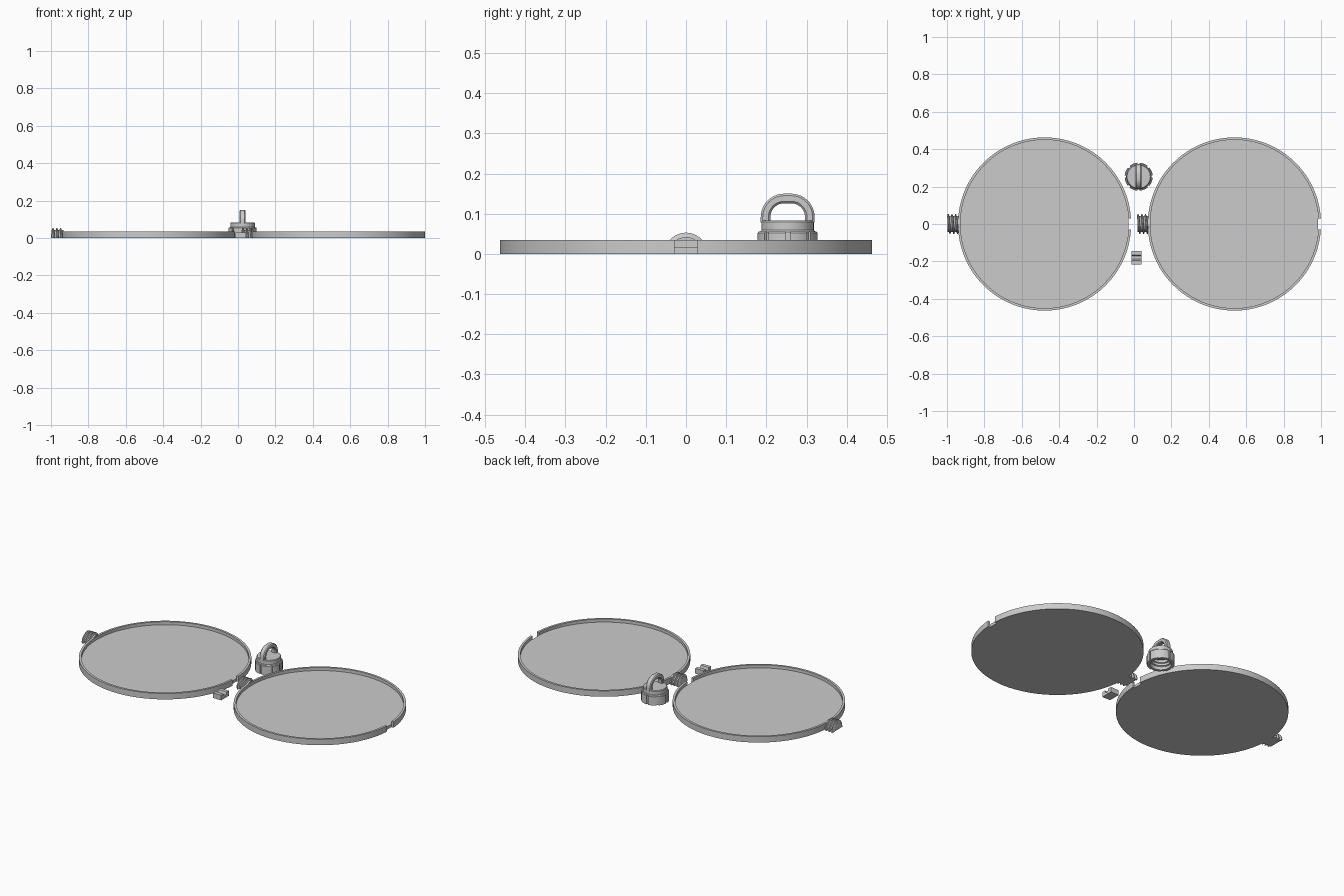
import bpy, bmesh, math
from math import sin, cos, pi
from mathutils import Vector

old = bpy.data.objects.get("Cube")
if old:
    bpy.data.objects.remove(old, do_unlink=True)

grey = bpy.data.materials.new("light grey")
grey.use_nodes = True
COLOUR = (0.6, 0.6, 0.6, 1)
grey.diffuse_color = COLOUR
grey.node_tree.nodes["Principled BSDF"].inputs["Base Color"].default_value = COLOUR


def skin(name, rings, loop=False, location=(0, 0, 0)):
    """Join closed cross-sections into one solid; loop joins last to first."""
    bm = bmesh.new()
    vs = [[bm.verts.new(p) for p in ring] for ring in rings]
    n = len(vs[0])
    pairs = list(zip(vs, vs[1:])) + ([(vs[-1], vs[0])] if loop else [])
    for a, b in pairs:
        for i in range(n):
            j = (i + 1) % n
            bm.faces.new((a[i], a[j], b[j], b[i]))
    if not loop:
        bm.faces.new(vs[0])
        bm.faces.new(vs[-1])
    bmesh.ops.remove_doubles(bm, verts=bm.verts, dist=1e-5)
    bmesh.ops.recalc_face_normals(bm, faces=bm.faces)
    mesh = bpy.data.meshes.new(name)
    bm.to_mesh(mesh)
    bm.free()
    obj = bpy.data.objects.new(name, mesh)
    obj.location = location
    mesh.materials.append(grey)
    bpy.context.collection.objects.link(obj)
    return obj


def select(obj):
    bpy.ops.object.select_all(action='DESELECT')
    obj.select_set(True)
    bpy.context.view_layer.objects.active = obj


def smooth(obj):
    select(obj)
    bpy.ops.object.shade_smooth_by_angle(angle=math.radians(30))


def lathe(name, profile, steps, location):
    """Spin a closed (radius, height) profile around z."""
    rings = [[(r * cos(t), r * sin(t), z) for r, z in profile]
             for t in (2 * pi * k / steps for k in range(steps))]
    return skin(name, rings, True, location)


def box(name, lo, hi):
    rings = [[(x, lo[1], lo[2]), (x, hi[1], lo[2]), (x, hi[1], hi[2]), (x, lo[1], hi[2])]
             for x in (lo[0], hi[0])]
    return skin(name, rings)


# Two shallow round shells, each with a notch and a half threaded neck
R, INNER, RIM, FLOOR = 0.463, 0.45, 0.035, 0.017
CORE, CREST, PITCH = 0.042, 0.053, 0.02
ARC = [pi * k / 24 for k in range(25)]

for side, cx in (("right", -0.478), ("left", 0.537)):
    shell = lathe(side + "_shell",
                  [(0, 0), (R, 0), (R, RIM), (INNER, RIM), (INNER, FLOOR), (0, FLOOR)],
                  128, (cx, 0, 0))
    cutter = box("notch_cutter", (cx + INNER - 0.002, -0.029, -0.1), (cx + 0.6, 0.029, 0.1))
    cutter.hide_render = True
    cut = shell.modifiers.new("notch", 'BOOLEAN')
    cut.operation = 'DIFFERENCE'
    cut.solver = 'EXACT'
    cut.object = cutter
    select(shell)
    bpy.ops.object.modifier_apply(modifier="notch")
    bpy.data.objects.remove(cutter, do_unlink=True)
    smooth(shell)

    # Neck core: half cylinder lying along x
    x0 = cx - 0.522
    neck = skin(side + "_neck", [[(x, CORE * cos(t), CORE * sin(t)) for t in ARC]
                                 for x in (x0 + 0.004, cx - INNER - 0.004)])
    smooth(neck)

    # Slanted thread ridges around the upper half of the neck
    for n in range(3):
        start = x0 + n * PITCH
        rings = []
        for t in ARC:
            s = start + PITCH / 2 * t / pi
            rings.append([(s + dx, r * cos(t), r * sin(t)) for dx, r in
                          ((0, CORE - 0.004), (0.004, CREST),
                           (0.009, CREST), (0.014, CORE - 0.004))])
        smooth(skin(f"{side}_thread_{n + 1}", rings))

# Hollow cap
CAP = (0.025, 0.253, 0)
smooth(lathe("cap", [(0, 0.06), (0.057, 0.06), (0.057, 0), (0.069, 0), (0.069, 0.055),
                     (0.065, 0.059), (0.065, 0.08), (0.062, 0.083), (0, 0.083)], 64, CAP))

# Grip blocks around the cap, separated by narrow gaps
GRIPS = 8
for n in range(GRIPS):
    rings = []
    for k in range(7):
        t = 2 * pi / GRIPS * (n + 0.1 + 0.8 * k / 6)
        rings.append([(r * cos(t), r * sin(t), z) for r, z in
                      ((0.066, 0), (0.075, 0), (0.075, 0.052), (0.072, 0.056), (0.066, 0.056))])
    smooth(skin(f"cap_grip_{n + 1}", rings, location=CAP))

# Thread inside the cap
rings = []
for k in range(97):
    t = 4 * pi * k / 96
    z = 0.01 + PITCH * t / (2 * pi)
    rings.append([(r * cos(t), r * sin(t), z + dz) for r, dz in
                  ((0.059, -0.005), (0.051, -0.001), (0.051, 0.001), (0.059, 0.005))])
smooth(skin("cap_inner_thread", rings, location=CAP))

# Hanging loop: chamfered bar swept along an arch
HALF, TOP, BEND = 0.055, 0.138, 0.046
path = [(Vector((0, HALF, 0.078)), Vector((0, 1, 0)))]
for sign, first in ((1, 0), (-1, pi / 2)):
    for k in range(11):
        t = first + pi / 2 * k / 10
        out = Vector((0, cos(t), sin(t)))
        path.append((Vector((0, sign * (HALF - BEND), TOP - BEND)) + out * BEND, out))
path.append((Vector((0, -HALF, 0.078)), Vector((0, -1, 0))))
W, D, C = 0.016, 0.012, 0.005
section = [(W, D - C), (W - C, D), (C - W, D), (-W, D - C),
           (-W, C - D), (C - W, -D), (W - C, -D), (W, C - D)]
loop = skin("hanging_loop", [[p + out * d + Vector((w, 0, 0)) for w, d in section]
                             for p, out in path], location=CAP)
smooth(loop)

# Small clip: channel profile extruded along x
clip = [(-0.036, 0), (0.036, 0), (0.036, 0.03), (0.014, 0.03),
        (0.008, 0.014), (-0.008, 0.014), (-0.014, 0.03), (-0.036, 0.03)]
skin("clip", [[(x, y, z) for y, z in clip] for x in (-0.027, 0.027)],
     location=(0.014, -0.18, 0))
